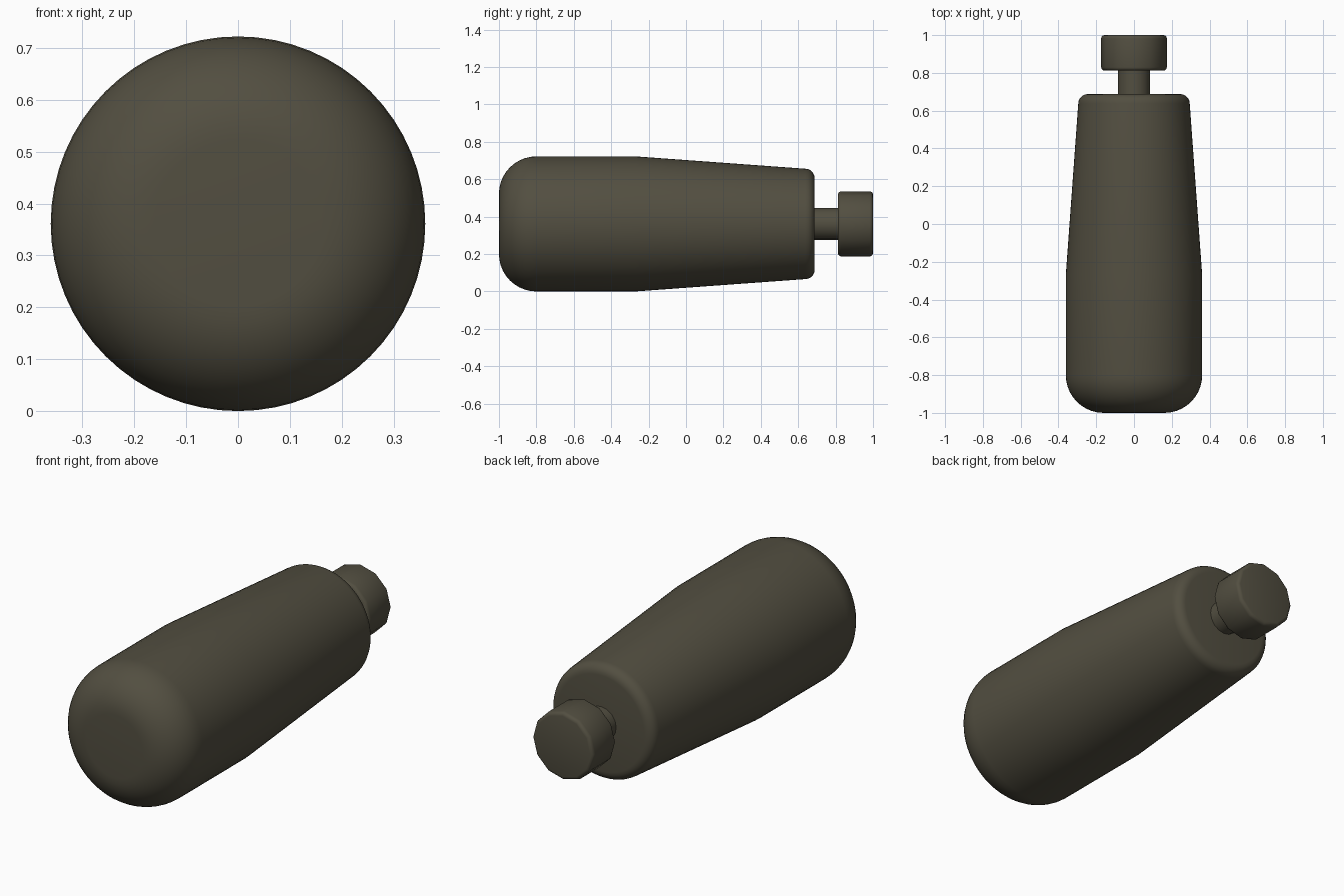
import bpy, bmesh
from math import sin, cos, pi, radians

if "Cube" in bpy.data.objects:
    bpy.data.objects.remove(bpy.data.objects["Cube"])

CZ = 0.361  # height of the long axis

mat = bpy.data.materials.new("dark_olive")
mat.diffuse_color = (0.085, 0.077, 0.052, 1)
mat.use_nodes = True
mat.node_tree.nodes["Principled BSDF"].inputs["Base Color"].default_value = mat.diffuse_color


def corner(y, r, size, start, steps):
    """Quarter-round profile points about centre (y, r), from angle start."""
    return [(y + size * cos(a), r + size * sin(a))
            for a in (start - i * pi / 2 / steps for i in range(steps + 1))]


def lathe(name, profile, sides):
    """Revolve (y, radius) points about the y axis and close both ends."""
    bm = bmesh.new()
    rings = [[bm.verts.new((r * cos(2 * pi * i / sides), y, CZ + r * sin(2 * pi * i / sides)))
              for i in range(sides)] for y, r in profile]
    for a, b in zip(rings, rings[1:]):
        for i in range(sides):
            j = (i + 1) % sides
            bm.faces.new((a[i], a[j], b[j], b[i]))
    bm.faces.new(rings[0])
    bm.faces.new(rings[-1])
    bmesh.ops.recalc_face_normals(bm, faces=bm.faces)
    mesh = bpy.data.meshes.new(name)
    bm.to_mesh(mesh)
    bm.free()
    mesh.materials.append(mat)
    ob = bpy.data.objects.new(name, mesh)
    bpy.context.collection.objects.link(ob)
    bpy.ops.object.select_all(action='DESELECT')
    ob.select_set(True)
    bpy.context.view_layer.objects.active = ob
    bpy.ops.object.shade_smooth_by_angle(angle=radians(40))
    return ob


# Tapered body with a broad rounded base and a tighter shoulder
lathe("body",
      corner(-0.8, 0.161, 0.2, pi, 10) + [(-0.27, 0.361)]
      + corner(0.638, 0.245, 0.05, pi / 2, 5), 64)

# Thin neck, sunk into the body and the cap
lathe("neck", [(0.66, 0.086), (0.84, 0.086)], 16)

# Coarser cap with softened rims
lathe("cap",
      corner(0.83, 0.156, 0.018, pi, 3) + corner(0.982, 0.156, 0.018, pi / 2, 3), 12)
